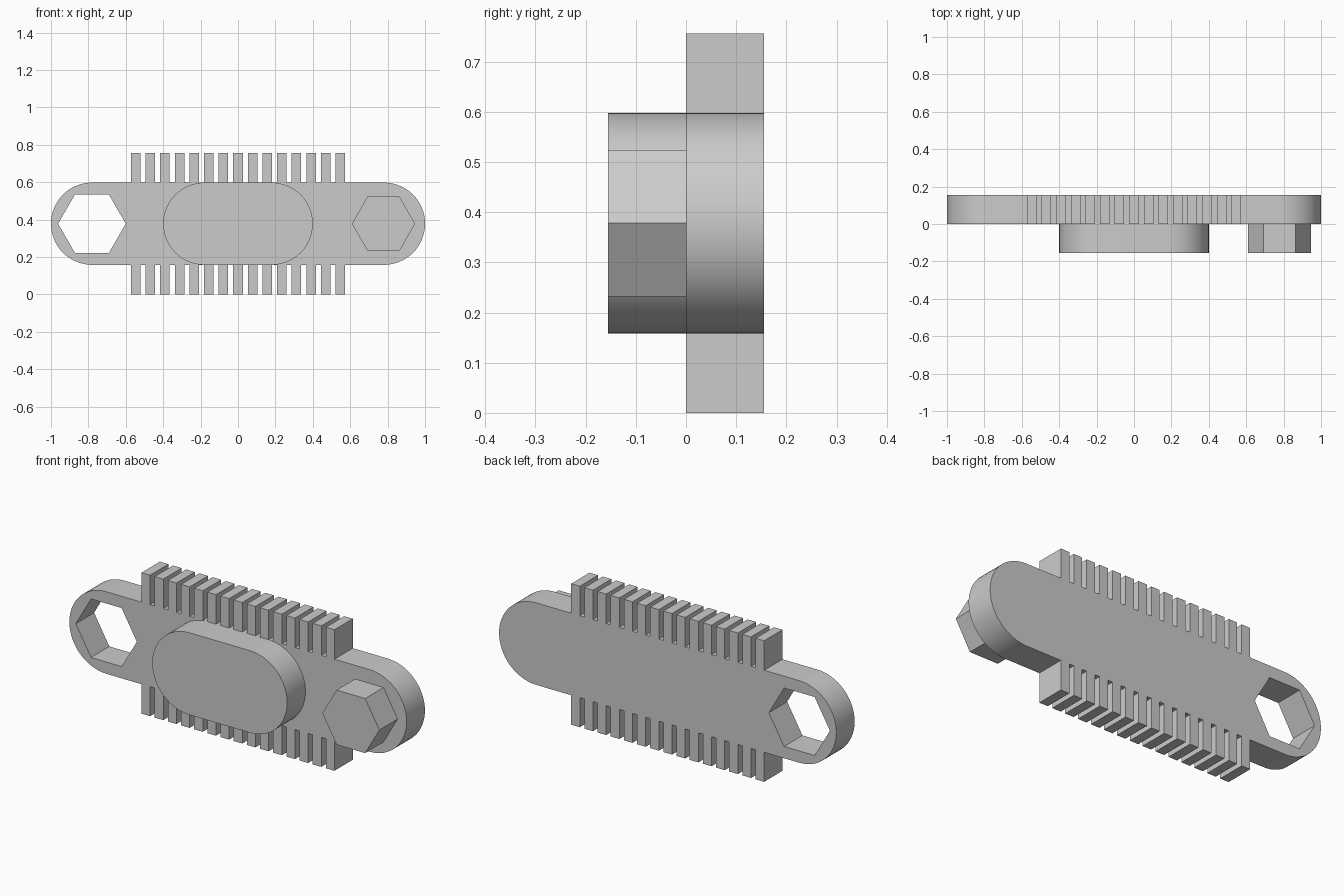
import bpy, bmesh, math

if "Cube" in bpy.data.objects:
    bpy.data.objects.remove(bpy.data.objects["Cube"])

D = 0.155            # thickness of plate and of raised parts
ZC, R = 0.378, 0.22  # centre height and end radius
TEETH, PITCH, TOOTH_W = 15, 0.0781, 0.051
TOP = 2 * ZC


def prism(name, pts, y0, y1, smooth=False):
    """Extrude an x-z outline along y."""
    bm = bmesh.new()
    face = bm.faces.new([bm.verts.new((x, y0, z)) for x, z in pts])
    ext = bmesh.ops.extrude_face_region(bm, geom=[face])
    moved = [v for v in ext["geom"] if isinstance(v, bmesh.types.BMVert)]
    bmesh.ops.translate(bm, verts=moved, vec=(0, y1 - y0, 0))
    bmesh.ops.recalc_face_normals(bm, faces=bm.faces)
    me = bpy.data.meshes.new(name)
    bm.to_mesh(me)
    bm.free()
    ob = bpy.data.objects.new(name, me)
    bpy.context.collection.objects.link(ob)
    if smooth:
        shade(ob)
    return ob


def shade(ob):
    bpy.ops.object.select_all(action="DESELECT")
    ob.select_set(True)
    bpy.context.view_layer.objects.active = ob
    bpy.ops.object.shade_smooth_by_angle(angle=math.radians(30))


def arc(cx, start, n=32):
    """Half circle, counter-clockwise from the start angle."""
    return [(cx + R * math.cos(start + math.pi * i / n),
             ZC + R * math.sin(start + math.pi * i / n)) for i in range(n + 1)]


def hexagon(cx, r):
    return [(cx + r * math.cos(i * math.pi / 3), ZC + r * math.sin(i * math.pi / 3))
            for i in range(6)]


def comb():
    """Top row of teeth, running from right to left."""
    pts = []
    for i in range(TEETH):
        x = ((TEETH - 1) / 2 - i) * PITCH
        a, b = x + TOOTH_W / 2, x - TOOTH_W / 2
        pts += [(a, ZC + R), (a, TOP), (b, TOP), (b, ZC + R)]
    return pts


# Link plate with rounded ends and a comb along both long edges
top = comb()
bottom = [(-x, TOP - z) for x, z in top]
outline = arc(1 - R, -math.pi / 2) + top + arc(R - 1, math.pi / 2) + bottom
plate = prism("toothed_plate", outline, 0, D)

# Hexagonal socket through the left end
cutter = prism("socket_cutter", hexagon(-0.781, 0.181), -0.1, D + 0.1)
cutter.hide_render = True
cutter.hide_viewport = True
cut = plate.modifiers.new("socket", "BOOLEAN")
cut.operation = "DIFFERENCE"
cut.solver = "EXACT"
cut.object = cutter
bpy.context.view_layer.objects.active = plate
bpy.ops.object.modifier_apply(modifier=cut.name)
bpy.data.objects.remove(cutter)
shade(plate)

# Raised rounded pad in the middle of the front
prism("centre_pad", arc(0.4 - R, -math.pi / 2) + arc(R - 0.4, math.pi / 2), -D, 0, True)

# Hexagonal peg on the right end
prism("hex_peg", hexagon(0.778, 0.169), -D, 0)
